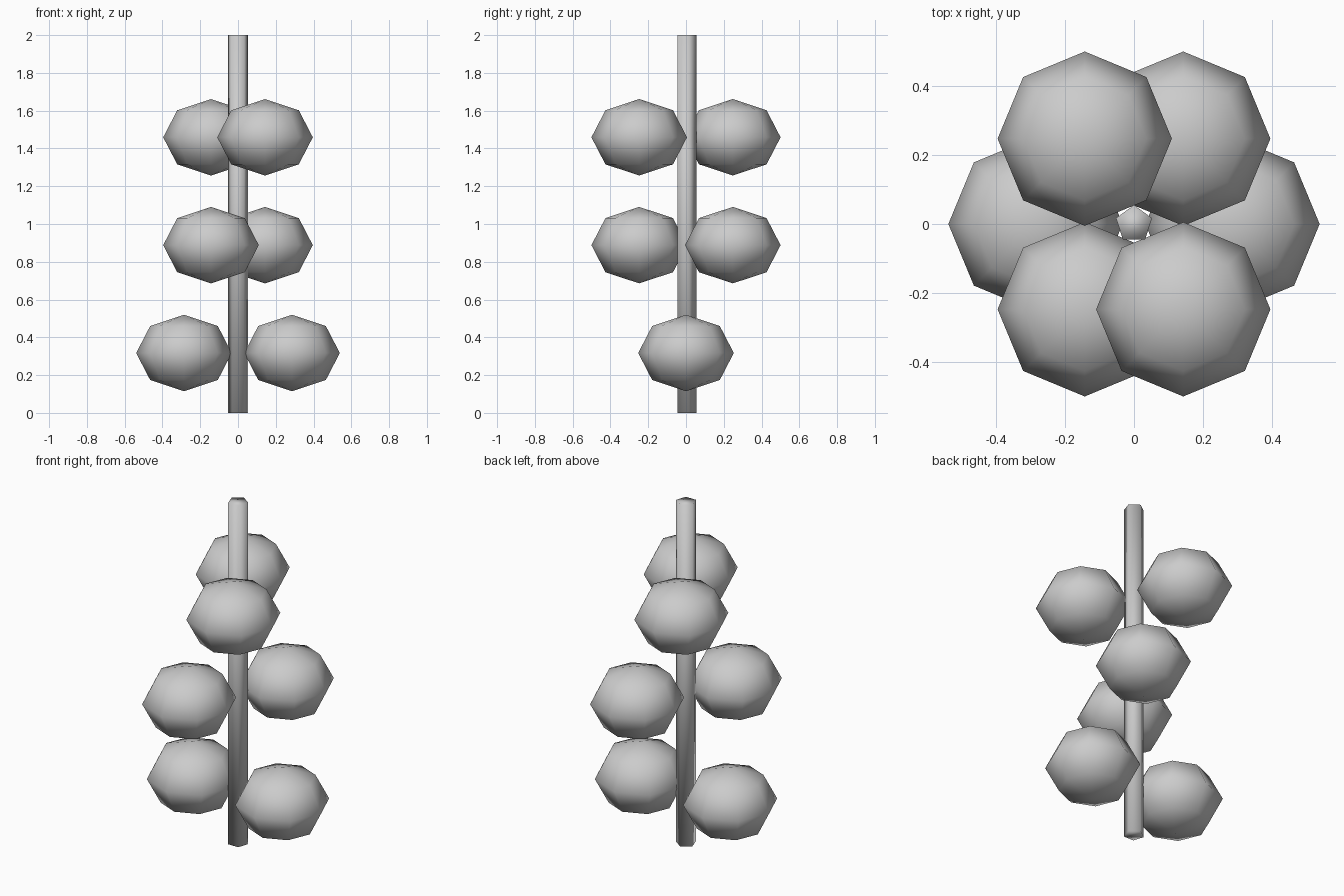
import bpy
import math

if "Cube" in bpy.data.objects:
    bpy.data.objects.remove(bpy.data.objects["Cube"])


def finish(name):
    obj = bpy.context.object
    obj.name = name
    bpy.ops.object.shade_smooth()
    return obj


# Five-sided stem, one corner pointing to +y
bpy.ops.mesh.primitive_cylinder_add(vertices=5, radius=0.055, depth=2, location=(0, 0, 1))
finish("stem")

# Three tiers of paired squashed blobs, each tier turned 60 degrees
SPREAD, RADIUS, SQUASH = 0.286, 0.253, 0.8
for tier in range(3):
    z = 0.317 + tier * 0.571
    for side in range(2):
        a = math.radians(60 * tier + 180 * side)
        bpy.ops.mesh.primitive_uv_sphere_add(
            segments=8, ring_count=4, radius=RADIUS,
            location=(SPREAD * math.cos(a), SPREAD * math.sin(a), z))
        bpy.context.object.scale.z = SQUASH
        finish(f"leaf_cluster_{tier + 1}_{'ab'[side]}")
